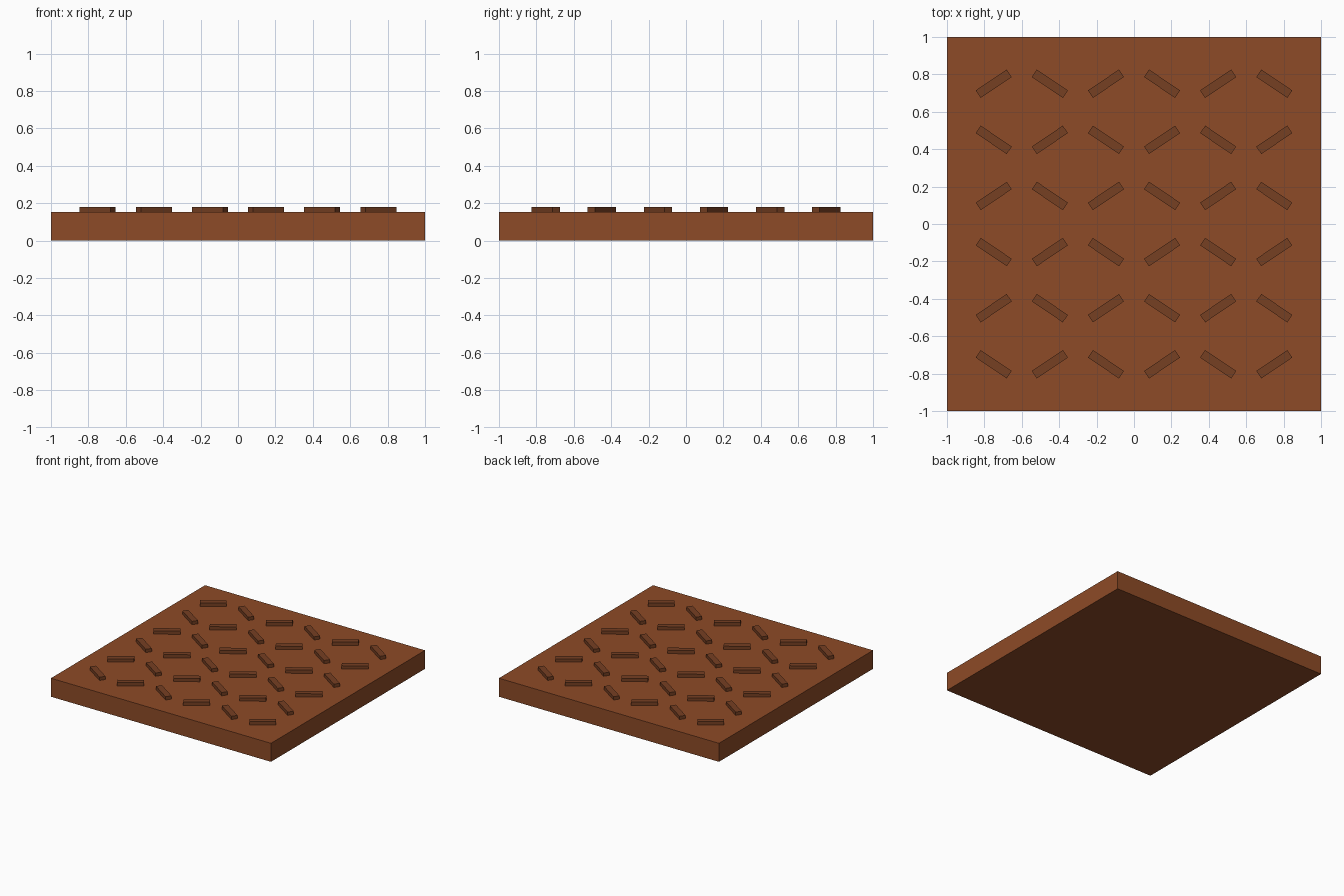
import bpy
import math

if "Cube" in bpy.data.objects:
    bpy.data.objects.remove(bpy.data.objects["Cube"])


def material(name, color):
    mat = bpy.data.materials.new(name)
    mat.diffuse_color = color
    mat.use_nodes = True
    mat.node_tree.nodes["Principled BSDF"].inputs["Base Color"].default_value = mat.diffuse_color
    return mat


def box(name, size, center, angle, mat):
    bpy.ops.mesh.primitive_cube_add(size=1, location=center, rotation=(0, 0, angle))
    obj = bpy.context.object
    obj.name = name
    obj.scale = size
    obj.data.materials.append(mat)
    return obj


plate_brown = material("plate_brown", (0.27, 0.07, 0.02, 1))
tread_brown = material("tread_brown", (0.18, 0.05, 0.016, 1))

# Square base plate
PLATE_H = 0.152
box("floor_plate", (2, 2, PLATE_H), (0, 0, PLATE_H / 2), 0, plate_brown)

# Raised tread bars, alternating direction in a checkerboard,
# sunk slightly into the plate
TOP, SINK = 0.179, 0.01
bar_h = TOP - PLATE_H + SINK
for row in range(6):
    for col in range(6):
        angle = math.radians(34 if (row + col) % 2 else -34)
        center = (-0.75 + 0.3 * col, -0.75 + 0.3 * row, TOP - bar_h / 2)
        box(f"tread_bar_{row}_{col}", (0.2, 0.048, bar_h), center, angle, tread_brown)
